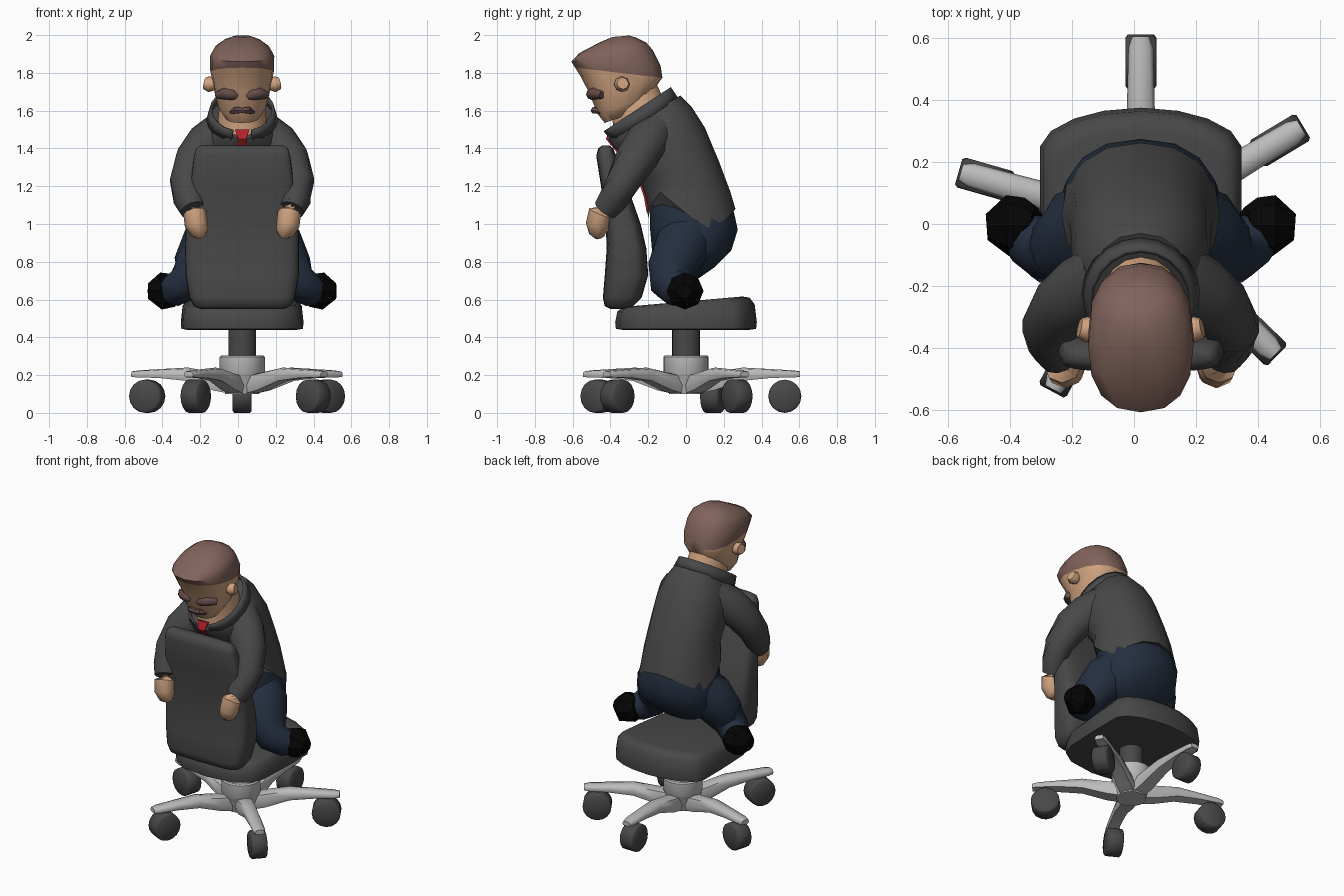
import bpy, bmesh, math
from mathutils import Vector, Matrix

CX = 0.022  # centre line of chair and sitter


def material(name, r, g, b):
    m = bpy.data.materials.new(name)
    m.diffuse_color = (r, g, b, 1)
    return m


CHARCOAL = material("charcoal", 0.065, 0.065, 0.065)
METAL = material("light_metal", 0.50, 0.50, 0.50)
NAVY = material("navy_cloth", 0.018, 0.028, 0.05)
SKIN = material("skin", 0.63, 0.365, 0.215)
HAIR = material("brown_hair", 0.22, 0.125, 0.105)
BROW = material("dark_brown", 0.13, 0.07, 0.07)
BLACK = material("black_leather", 0.0015, 0.0015, 0.0015)
RED = material("red_tie", 0.45, 0.015, 0.025)


def finish(name, bm, mats, angle=40):
    bmesh.ops.recalc_face_normals(bm, faces=bm.faces)
    me = bpy.data.meshes.new(name)
    bm.to_mesh(me)
    bm.free()
    ob = bpy.data.objects.new(name, me)
    bpy.context.collection.objects.link(ob)
    for m in mats:
        me.materials.append(m)
    bpy.ops.object.select_all(action='DESELECT')
    ob.select_set(True)
    bpy.context.view_layer.objects.active = ob
    bpy.ops.object.shade_smooth_by_angle(angle=math.radians(angle))
    return ob


def loft_bm(rings, cap=True):
    bm = bmesh.new()
    vs = [[bm.verts.new(p) for p in r] for r in rings]
    n = len(vs[0])
    for a, b in zip(vs, vs[1:]):
        for i in range(n):
            j = (i + 1) % n
            bm.faces.new((a[i], a[j], b[j], b[i]))
    if cap:
        bm.faces.new(vs[0])
        bm.faces.new(vs[-1])
    return bm


def loft(name, rings, mat, angle=40):
    return finish(name, loft_bm(rings), [mat], angle)


def oval(fy, fz, by, bz, hw, n=16, p=2.0):
    """Superellipse ring spanning a front point to a back point."""
    f, b = Vector((CX, fy, fz)), Vector((CX, by, bz))
    mid, half = (f + b) / 2, (b - f) / 2
    out = []
    for i in range(n):
        a = 2 * math.pi * i / n
        c, s = math.cos(a), math.sin(a)
        e = lambda t: math.copysign(abs(t) ** (2 / p), t)
        out.append(mid + half * e(c) + Vector((hw * e(s), 0, 0)))
    return out


def tube(name, pts, side, mat, n=12, angle=50):
    """Limb through (x, y, z, radius) points, x mirrored by side."""
    ps = [Vector((CX + side * x, y, z)) for x, y, z, r in pts]
    rings = []
    for i, p in enumerate(ps):
        d = (ps[min(i + 1, len(ps) - 1)] - ps[max(i - 1, 0)]).normalized()
        u = d.cross(Vector((0, 0, 1)) if abs(d.z) < 0.9 else Vector((0, 1, 0))).normalized()
        v = d.cross(u)
        rings.append([p + pts[i][3] * (u * math.cos(a) + v * math.sin(a))
                      for a in [2 * math.pi * k / n for k in range(n)]])
    return loft(name, rings, mat, angle)


def lathe(name, prof, mat, n=24):
    return loft(name, [oval(-r, z, r, z, r, n) for r, z in prof], mat)


# Chair base: hub and gas column
lathe("hub", [(0.09, 0.10), (0.115, 0.2), (0.12, 0.21), (0.12, 0.295), (0.112, 0.303)], METAL)
lathe("column", [(0.073, 0.28), (0.073, 0.46)], CHARCOAL)

# Five spokes with casters
for k, deg in enumerate((90, 164, 242, 316, 31)):
    M = Matrix.Translation((CX, 0, 0)) @ Matrix.Rotation(math.radians(deg), 4, 'Z')
    rings = []
    for r, lo, hi, hw in ((0.05, 0.10, 0.20, 0.055), (0.15, 0.12, 0.215, 0.055), (0.3, 0.17, 0.24, 0.047),
                          (0.45, 0.185, 0.232, 0.043), (0.57, 0.188, 0.225, 0.04), (0.604, 0.19, 0.22, 0.028)):
        rings.append([M @ Vector((r, y * hw, lo + (hi - lo) * t)) for y, t in
                      ((-0.8, 0), (0.8, 0), (1, 0.4), (0.75, 0.9), (0, 1), (-0.75, 0.9), (-1, 0.4))])
    loft(f"spoke_{k + 1}", rings, METAL, 60)
    wheel = [[M @ Vector((0.523 + r * math.cos(a), y, 0.088 + r * math.sin(a)))
              for a in [2 * math.pi * i / 16 for i in range(16)]]
             for y, r in ((-0.05, 0.078), (-0.042, 0.088), (0.042, 0.088), (0.05, 0.078))]
    loft(f"caster_{k + 1}", wheel, CHARCOAL, 80)

# Seat cushion, dipping towards the front
half = [(0, 0.375), (0.12, 0.365), (0.215, 0.34), (0.29, 0.30), (0.325, 0.25), (0.325, 0.05),
        (0.315, -0.2), (0.28, -0.29), (0.19, -0.35), (0, -0.375)]
outline = half + [(-x, y) for x, y in half[-2:0:-1]]
rings = []
for scale, z, slope in ((0.9, 0.44, 0), (0.99, 0.445, 0), (1.0, 0.48, 0), (0.97, 0.555, 0.05), (0.9, 0.583, 0.07), (0.8, 0.59, 0.07)):
    rings.append([Vector((CX + x * scale, y * scale, z + slope * y)) for x, y in outline])
loft("seat", rings, CHARCOAL, 50)

# Backrest in front of the sitter
loft("backrest", [oval(f, z, b, z, hw, 32, 4) for z, f, b, hw in (
    (0.55, -0.40, -0.33, 0.22), (0.565, -0.43, -0.28, 0.255), (0.61, -0.44, -0.235, 0.28), (0.73, -0.43, -0.20, 0.30),
    (0.87, -0.42, -0.21, 0.302), (1.0, -0.425, -0.24, 0.298), (1.2, -0.45, -0.31, 0.275),
    (1.36, -0.475, -0.37, 0.255), (1.40, -0.465, -0.385, 0.243), (1.415, -0.445, -0.405, 0.22))], CHARCOAL, 60)

# Trousers: pelvis and bent legs
loft("pelvis", [oval(*r, 16, 2.3) for r in (
    (-0.17, 1.18, 0.20, 1.18, 0.20), (-0.19, 1.08, 0.25, 1.08, 0.228), (-0.19, 0.97, 0.274, 0.97, 0.255),
    (-0.18, 0.86, 0.24, 0.86, 0.265), (-0.12, 0.77, 0.15, 0.77, 0.21), (-0.08, 0.72, 0.07, 0.715, 0.12))], NAVY, 60)

for s, side in ((-1, "left"), (1, "right")):
    tube(f"{side}_leg", [(0.11, 0.04, 0.97, 0.12), (0.18, -0.02, 0.88, 0.15), (0.25, -0.08, 0.76, 0.125),
                         (0.30, -0.09, 0.685, 0.102), (0.36, -0.05, 0.65, 0.088), (0.40, -0.015, 0.645, 0.07)], s, NAVY)
    tube(f"{side}_shoe", [(0.335, -0.005, 0.665, 0.06), (0.375, -0.005, 0.65, 0.09), (0.43, -0.005, 0.645, 0.098),
                          (0.497, -0.01, 0.645, 0.042)], s, BLACK, 8, 25)
    # Sleeves and fists draped over the backrest
    tube(f"{side}_sleeve", [(0.11, -0.15, 1.50, 0.10), (0.18, -0.21, 1.43, 0.115), (0.25, -0.27, 1.34, 0.108),
                            (0.295, -0.335, 1.22, 0.09), (0.285, -0.385, 1.13, 0.08), (0.262, -0.425, 1.075, 0.068)], s, CHARCOAL)
    tube(f"{side}_hand", [(0.262, -0.425, 1.10, 0.055), (0.25, -0.455, 1.06, 0.062), (0.243, -0.468, 1.0, 0.062),
                          (0.225, -0.463, 0.955, 0.05), (0.215, -0.455, 0.935, 0.03)], s, SKIN, 8)
    # Ears
    tube(f"{side}_ear", [(0.14, -0.34, 1.74, 0.03), (0.175, -0.34, 1.74, 0.042), (0.198, -0.335, 1.745, 0.032)], s, SKIN, 8)
    # Eyebrows
    tube(f"{side}_eyebrow", [(0.028, -0.497, 1.672, 0.014), (0.05, -0.50, 1.685, 0.03), (0.09, -0.485, 1.692, 0.033),
                             (0.13, -0.445, 1.683, 0.02)], s, BROW, 8)

# Jacket with a hem that rises over the thighs
jacket = [oval(*r, 16, 2.2) for r in (
    (-0.20, 1.03, 0.262, 1.03, 0.256), (-0.215, 1.15, 0.235, 1.17, 0.232), (-0.25, 1.25, 0.175, 1.33, 0.225),
    (-0.34, 1.36, 0.10, 1.51, 0.225), (-0.40, 1.42, 0.03, 1.62, 0.20), (-0.415, 1.45, -0.03, 1.68, 0.165))]
hem = (1.08, 1.06, 1.02, 0.975, 1.03, 1.11, 1.17, 1.10, 1.03)  # back to front
for i, p in enumerate(jacket[0]):
    p.z = hem[min(i, 16 - i)]
for i, p in enumerate(jacket[1]):
    p.z += 0.06 * (min(i, 16 - i) in (5, 6))
loft("jacket", jacket, CHARCOAL, 60)

# Upturned collar, open at the throat
bm = loft_bm([oval(-0.405, 1.435, -0.04, 1.665, 0.19, 20), oval(-0.445, 1.485, -0.08, 1.725, 0.172, 20)], False)
front = [f for f in bm.faces if f.calc_center_median().y < -0.37 and abs(f.calc_center_median().x - CX) < 0.07]
bmesh.ops.delete(bm, geom=front, context='FACES')
collar = finish("collar", bm, [CHARCOAL])
sol = collar.modifiers.new("thickness", 'SOLIDIFY')
sol.thickness = 0.015

# Tie following the chest
loft("tie", [[Vector((CX + sx * w, y + d, z)) for sx, d in ((-1, 0), (1, 0), (1, 0.012), (-1, 0.012))]
             for y, z, w in ((-0.405, 1.50, 0.038), (-0.424, 1.45, 0.022), (-0.35, 1.36, 0.035),
                             (-0.258, 1.25, 0.042), (-0.222, 1.14, 0.045), (-0.208, 1.06, 0.01))], RED)

# Neck
loft("neck", [oval(-0.385, 1.46, -0.10, 1.62, 0.13), oval(-0.39, 1.60, -0.155, 1.74, 0.115)], SKIN)

# Head: cut along the hairline and coloured above it
bm = loft_bm([oval(*r, 16, 2.4) for r in (
    (-0.43, 1.535, -0.25, 1.60, 0.09), (-0.47, 1.585, -0.19, 1.68, 0.132), (-0.51, 1.69, -0.125, 1.775, 0.153),
    (-0.56, 1.785, -0.135, 1.84, 0.169), (-0.607, 1.86, -0.175, 1.92, 0.17), (-0.565, 1.905, -0.21, 1.96, 0.147),
    (-0.46, 1.96, -0.26, 1.985, 0.098), (-0.39, 1.99, -0.30, 1.998, 0.045))])
hair_point, hair_dir = Vector((0, -0.35, 1.80)), Vector((0, 0.117, 1)).normalized()
bmesh.ops.bisect_plane(bm, geom=bm.verts[:] + bm.edges[:] + bm.faces[:], plane_co=hair_point, plane_no=hair_dir)
for f in bm.faces:
    f.material_index = int((f.calc_center_median() - hair_point).dot(hair_dir) > 0)
finish("head", bm, [SKIN, HAIR], 60)

# Moustache
tube("moustache", [(-0.06, -0.45, 1.592, 0.012), (-0.03, -0.485, 1.603, 0.02), (0, -0.49, 1.601, 0.015),
                   (0.03, -0.485, 1.603, 0.02), (0.06, -0.45, 1.592, 0.012)], 1, BROW, 6)
